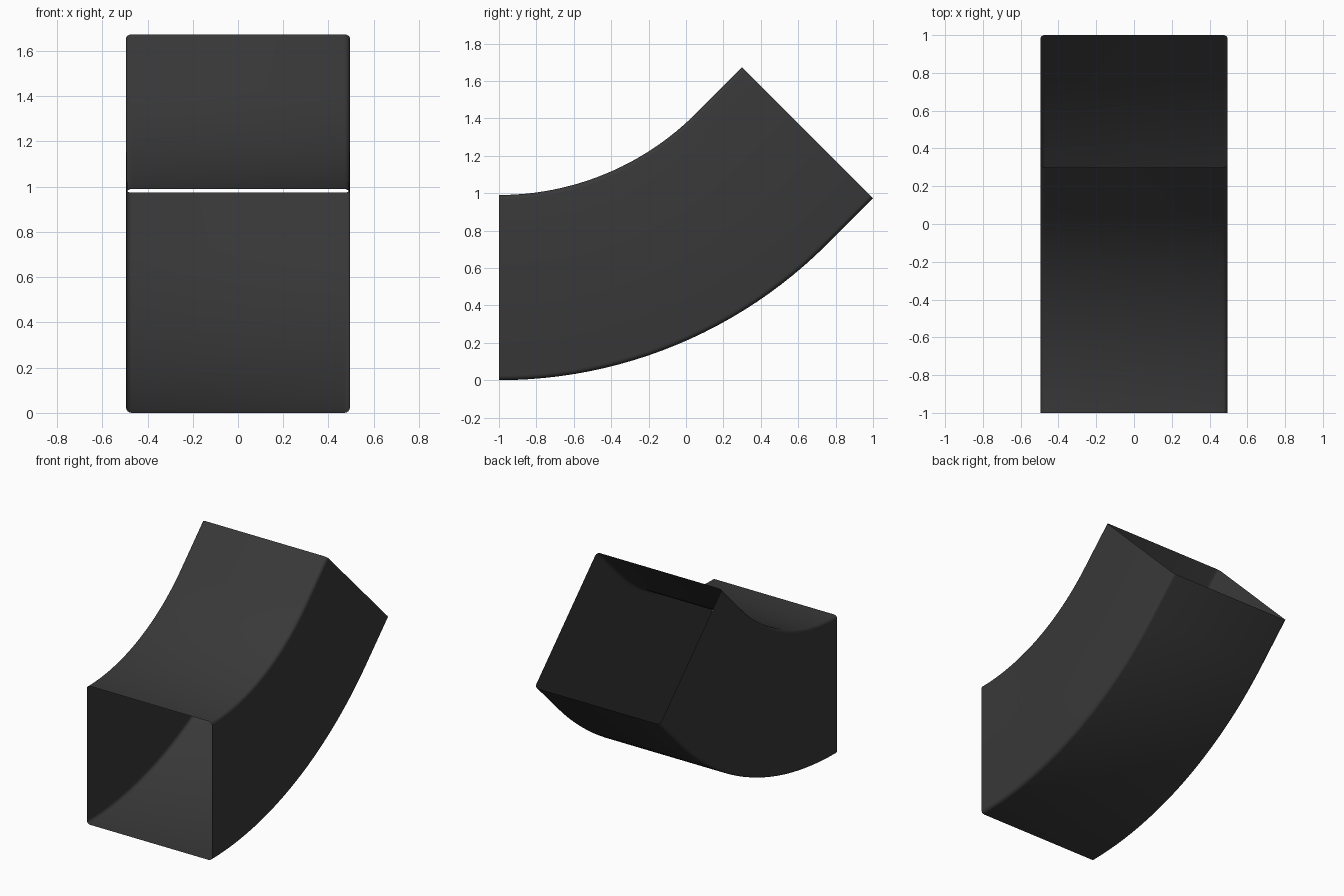
import bpy, bmesh
from math import sin, cos, pi

if "Cube" in bpy.data.objects:
    bpy.data.objects.remove(bpy.data.objects["Cube"])

SIZE = 0.99              # square section
CORNER = 0.025           # rounded corner radius
RADIUS = 2.48            # outer (bottom) bend radius
STRAIGHT = 0.349         # straight run after the bend
ARC_STEPS, CORNER_STEPS = 24, 4
BEND = pi / 4

# Rounded square section: (x, height above the outer wall)
h = SIZE / 2 - CORNER
section = []
for i, (sx, sz) in enumerate([(1, 1), (-1, 1), (-1, -1), (1, -1)]):
    for k in range(CORNER_STEPS + 1):
        a = (i + k / CORNER_STEPS) * pi / 2
        section.append((sx * h + CORNER * cos(a),
                        SIZE / 2 + sz * h + CORNER * sin(a)))

# Stations along the path: (angle, distance past the bend)
stations = [(BEND * i / ARC_STEPS, 0) for i in range(ARC_STEPS + 1)]
stations.append((BEND, STRAIGHT))

# Sweep the section into an open-ended duct
bm = bmesh.new()
rings = []
for a, d in stations:
    rings.append([bm.verts.new((x,
                                -1 + (RADIUS - t) * sin(a) + d * cos(a),
                                RADIUS - (RADIUS - t) * cos(a) + d * sin(a)))
                  for x, t in section])
n = len(section)
for r0, r1 in zip(rings, rings[1:]):
    for j in range(n):
        k = (j + 1) % n
        bm.faces.new((r0[j], r1[j], r1[k], r0[k]))
bm.normal_update()
# Make the faces point outwards
low = min(bm.faces, key=lambda f: f.calc_center_median().z)
if low.normal.z > 0:
    bmesh.ops.reverse_faces(bm, faces=bm.faces[:])

mesh = bpy.data.meshes.new("duct_bend")
bm.to_mesh(mesh)
bm.free()
duct = bpy.data.objects.new("duct_bend", mesh)
bpy.context.collection.objects.link(duct)

# Dark grey finish
mat = bpy.data.materials.new("dark_grey")
mat.diffuse_color = (0.04, 0.04, 0.04, 1)
mat.use_nodes = True
mat.node_tree.nodes["Principled BSDF"].inputs["Base Color"].default_value = mat.diffuse_color
mesh.materials.append(mat)

bpy.context.view_layer.objects.active = duct
duct.select_set(True)
bpy.ops.object.shade_smooth_by_angle(angle=pi / 6)
